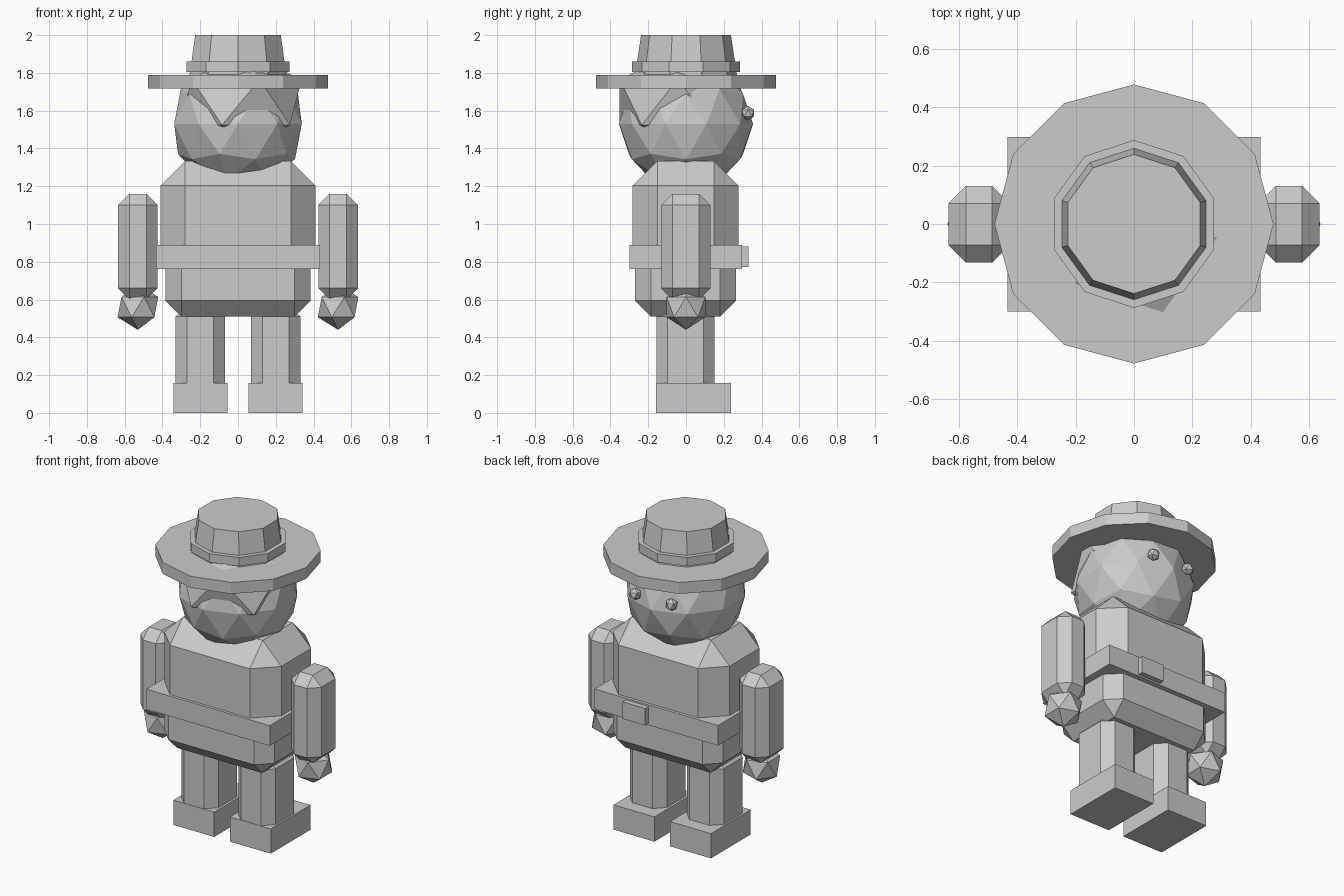
import bpy, bmesh
from mathutils import Matrix, Vector

if "Cube" in bpy.data.objects:
    bpy.data.objects.remove(bpy.data.objects["Cube"])

grey = bpy.data.materials.new("plain grey")
grey.diffuse_color = (0.6, 0.6, 0.6, 1)
grey.use_nodes = True
grey.node_tree.nodes["Principled BSDF"].inputs["Base Color"].default_value = grey.diffuse_color


def finish(name, bm):
    mesh = bpy.data.meshes.new(name)
    bmesh.ops.recalc_face_normals(bm, faces=bm.faces)
    bm.to_mesh(mesh)
    bm.free()
    mesh.materials.append(grey)
    obj = bpy.data.objects.new(name, mesh)
    bpy.context.collection.objects.link(obj)
    return obj


def box(name, lo, hi, chamfer=0):
    """Box between two corners, with all edges optionally chamfered."""
    lo, hi = Vector(lo), Vector(hi)
    bm = bmesh.new()
    bmesh.ops.create_cube(bm, size=1)
    bmesh.ops.scale(bm, vec=hi - lo, verts=bm.verts)
    bmesh.ops.translate(bm, vec=(lo + hi) / 2, verts=bm.verts)
    if chamfer:
        bmesh.ops.bevel(bm, geom=bm.edges[:], offset=chamfer, segments=1,
                        profile=0.5, affect='EDGES')
    return finish(name, bm)


def ball(name, centre, radii, level):
    bm = bmesh.new()
    bmesh.ops.create_icosphere(bm, subdivisions=level, radius=1)
    bmesh.ops.scale(bm, vec=radii, verts=bm.verts)
    bmesh.ops.translate(bm, vec=centre, verts=bm.verts)
    return finish(name, bm)


def drum(name, sides, r1, r2, z1, z2):
    """Upright tapered prism with a corner on the y axis."""
    bm = bmesh.new()
    bmesh.ops.create_cone(bm, cap_ends=True, segments=sides, radius1=r1, radius2=r2,
                          depth=z2 - z1, matrix=Matrix.Translation((0, 0, (z1 + z2) / 2)))
    # put the first corner on +y
    v = max((v.co for v in bm.verts), key=lambda c: c.y)
    turn = Vector((v.x, v.y)).angle_signed(Vector((0, 1)))
    bmesh.ops.rotate(bm, matrix=Matrix.Rotation(-turn, 3, 'Z'), verts=bm.verts)
    return finish(name, bm)


# Limbs on both sides
for side, s in (("left", -1), ("right", 1)):
    def pair(name, x1, x2, y1, y2, z1, z2, c=0):
        a, b = sorted((s * x1, s * x2))
        box(f"{side}_{name}", (a, y1, z1), (b, y2, z2), c)
    pair("shoe", 0.055, 0.342, -0.16, 0.238, 0, 0.157)
    pair("leg", 0.07, 0.33, -0.157, 0.152, 0.05, 0.57, 0.06)
    pair("arm", 0.425, 0.635, -0.132, 0.13, 0.60, 1.16, 0.06)
    ball(f"{side}_hand", (s * 0.53, 0, 0.56), (0.12, 0.12, 0.12), 1)
    ball(f"{side}_eye", (s * 0.128, 0.328, 1.587), (0.039, 0.039, 0.039), 1)

# Body
box("hips", (-0.385, -0.27, 0.51), (0.385, 0.265, 0.88), 0.085)
box("chest", (-0.41, -0.282, 0.76), (0.41, 0.278, 1.333), 0.13)
box("belt", (-0.433, -0.3, 0.762), (0.433, 0.297, 0.89))
box("buckle", (0.055, 0.29, 0.772), (0.215, 0.33, 0.88))

# Head and the hair poking out under the hat
ball("head", (0, 0, 1.53), (0.355, 0.355, 0.355), 2)
ball("hair", (0.015, -0.045, 1.645), (0.36, 0.36, 0.27), 1)

# Hat
drum("hat_brim", 12, 0.477, 0.477, 1.717, 1.79)
drum("hat_crown", 10, 0.27, 0.238, 1.785, 2.0)
drum("hat_band", 10, 0.287, 0.287, 1.805, 1.86)
